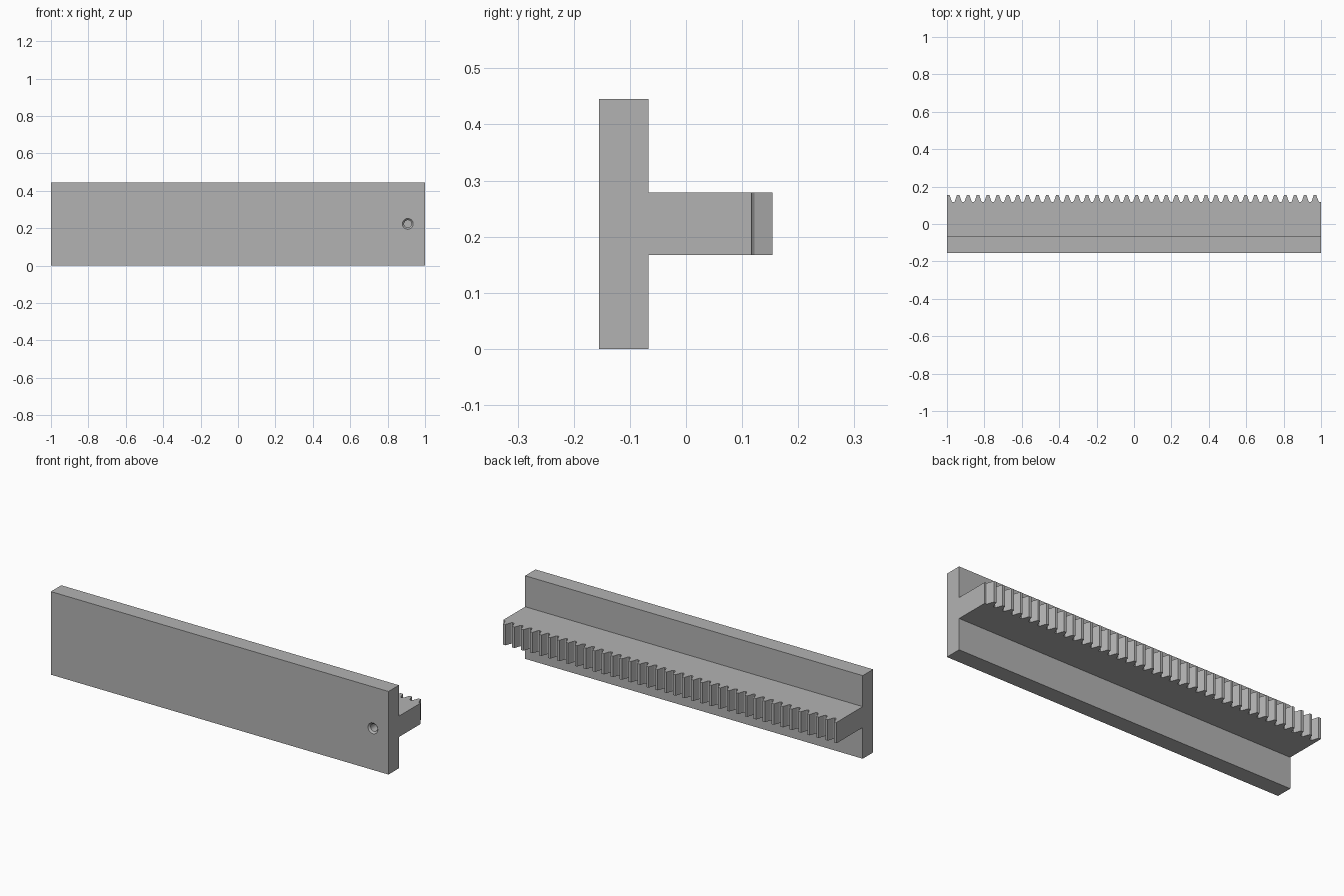
import bpy
import bmesh
import math
from mathutils import Matrix, Vector

old = bpy.data.objects.get("Cube")
if old:
    bpy.data.objects.remove(old, do_unlink=True)

grey = bpy.data.materials.new("plain grey")
grey.use_nodes = True
colour = (0.45, 0.45, 0.45, 1)
grey.diffuse_color = colour
grey.node_tree.nodes["Principled BSDF"].inputs["Base Color"].default_value = colour

FRONT, PLATE_BACK, ROOT, TIP = -0.155, -0.067, 0.117, 0.154
RIB_LOW, RIB_HIGH, HEIGHT = 0.167, 0.279, 0.445


def extrude(name, points, direction):
    """Make a closed solid by extruding a flat outline."""
    bm = bmesh.new()
    face = bm.faces.new([bm.verts.new(p) for p in points])
    result = bmesh.ops.extrude_face_region(bm, geom=[face])
    moved = [g for g in result["geom"] if isinstance(g, bmesh.types.BMVert)]
    bmesh.ops.translate(bm, verts=moved, vec=Vector(direction))
    bmesh.ops.recalc_face_normals(bm, faces=bm.faces)
    return finish(name, bm)


def finish(name, bm):
    mesh = bpy.data.meshes.new(name)
    bm.to_mesh(mesh)
    bm.free()
    mesh.materials.append(grey)
    obj = bpy.data.objects.new(name, mesh)
    bpy.context.collection.objects.link(obj)
    return obj


def combine(target, other, operation):
    """Apply a boolean and discard the helper."""
    mod = target.modifiers.new(operation.lower(), "BOOLEAN")
    mod.operation, mod.solver, mod.object = operation, "EXACT", other
    bpy.ops.object.select_all(action="DESELECT")
    target.select_set(True)
    bpy.context.view_layer.objects.active = target
    bpy.ops.object.modifier_apply(modifier=mod.name)
    bpy.data.objects.remove(other, do_unlink=True)


# Back plate
rack = extrude("toothed_rack",
               [(-1, FRONT, 0), (-1, PLATE_BACK, 0),
                (-1, PLATE_BACK, HEIGHT), (-1, FRONT, HEIGHT)], (2, 0, 0))

# Rib with a row of straight-flanked teeth, first tooth cut off at the end
TEETH, FIRST, PITCH = 38, -0.993, 0.053
TOP_HALF, BASE_HALF, FILLET = 0.007, 0.018, 0.005
outline = [(-1, TIP)]
for i in range(TEETH):
    x = FIRST + i * PITCH
    if i:
        outline += [(x - BASE_HALF - FILLET, ROOT), (x - BASE_HALF, ROOT + FILLET),
                    (x - TOP_HALF, TIP)]
    outline += [(x + TOP_HALF, TIP), (x + BASE_HALF, ROOT + FILLET),
                (x + BASE_HALF + FILLET, ROOT)]
outline += [(1, ROOT), (1, PLATE_BACK - 0.02), (-1, PLATE_BACK - 0.02)]
rib = extrude("toothed_rib", [(x, y, RIB_LOW) for x, y in outline],
              (0, 0, RIB_HIGH - RIB_LOW))
combine(rack, rib, "UNION")

# Blind mounting hole with a chamfered mouth
bm = bmesh.new()
profile = [(0.029, -0.01), (0.029, 0), (0.02, 0.009), (0.02, 0.13)]
rings = []
for radius, depth in profile:
    ring = bmesh.ops.create_circle(bm, segments=32, radius=radius,
                                   matrix=Matrix.Translation((0, 0, depth)))["verts"]
    rings.append(ring)
for a, b in zip(rings, rings[1:]):
    for i in range(len(a)):
        j = (i + 1) % len(a)
        bm.faces.new((a[i], a[j], b[j], b[i]))
bm.faces.new(rings[0])
bm.faces.new(rings[-1])
bmesh.ops.transform(bm, verts=bm.verts,
                    matrix=Matrix.Translation((0.908, FRONT, 0.223))
                    @ Matrix.Rotation(-math.pi / 2, 4, "X"))
bmesh.ops.recalc_face_normals(bm, faces=bm.faces)
cutter = finish("hole_cutter", bm)
cutter.hide_render = True
combine(rack, cutter, "DIFFERENCE")

# Smooth hole wall, crisp edges elsewhere
bpy.ops.object.shade_smooth_by_angle(angle=math.radians(20))
